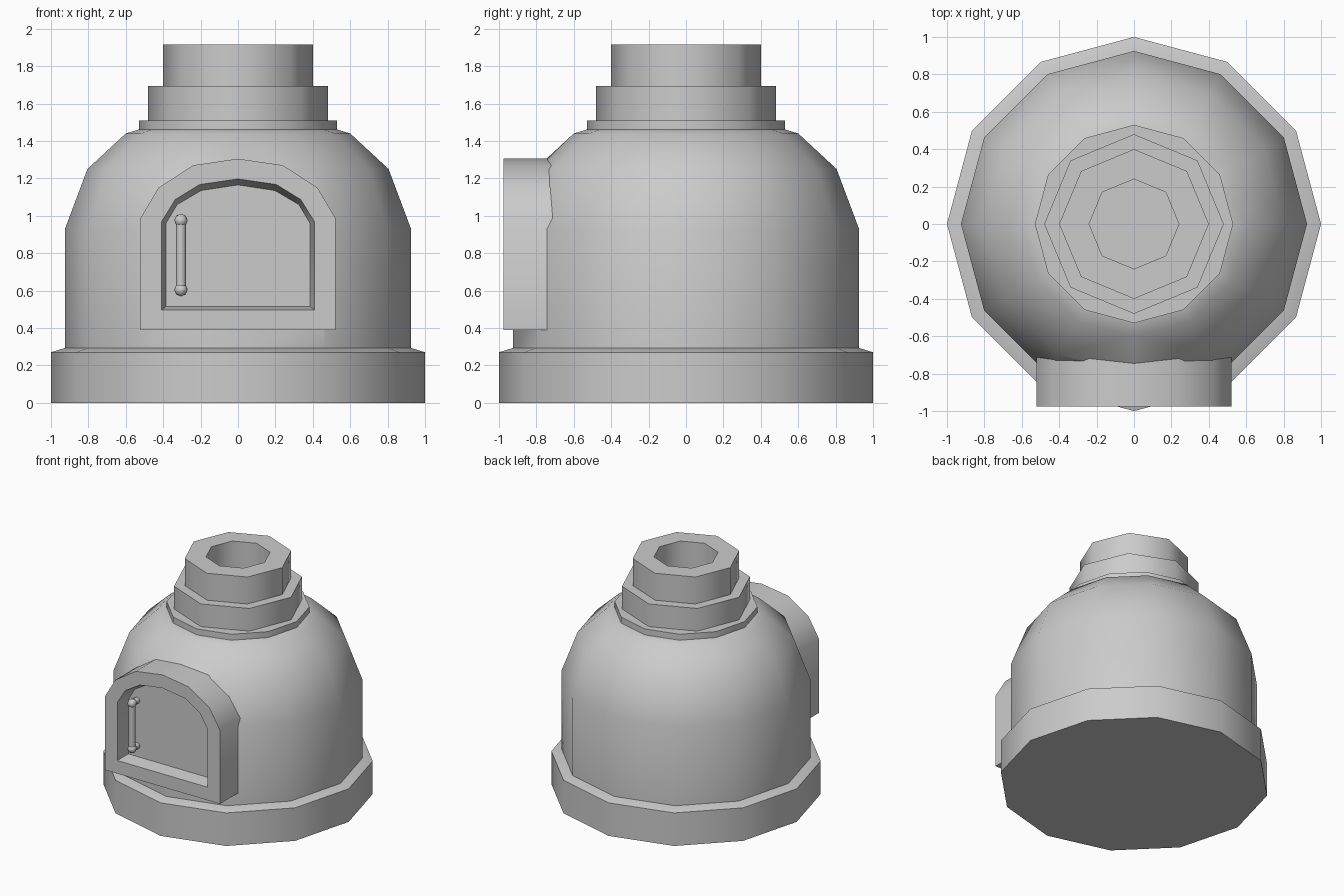
import bpy, bmesh, math
from mathutils import Matrix

if "Cube" in bpy.data.objects:
    bpy.data.objects.remove(bpy.data.objects["Cube"])


def finish(name, bm, angle=50):
    bmesh.ops.recalc_face_normals(bm, faces=bm.faces)
    me = bpy.data.meshes.new(name)
    bm.to_mesh(me)
    bm.free()
    ob = bpy.data.objects.new(name, me)
    bpy.context.collection.objects.link(ob)
    smooth(ob, angle)
    return ob


def smooth(ob, angle):
    bpy.ops.object.select_all(action='DESELECT')
    ob.select_set(True)
    bpy.context.view_layer.objects.active = ob
    bpy.ops.object.shade_smooth_by_angle(angle=math.radians(angle))


def skin(bm, loops):
    """Bridge equal-length point loops and cap both ends."""
    rings = [[bm.verts.new(p) for p in loop] for loop in loops]
    n = len(rings[0])
    for a, b in zip(rings, rings[1:]):
        for i in range(n):
            j = (i + 1) % n
            bm.faces.new((a[i], a[j], b[j], b[i]))
    bm.faces.new(rings[0])
    bm.faces.new(rings[-1])


def turned(name, profile, sides, angle=50):
    """Low-poly turned solid from (radius, z) pairs."""
    bm = bmesh.new()
    skin(bm, [[(r * math.cos(math.tau * i / sides), r * math.sin(math.tau * i / sides), z)
               for i in range(sides)] for r, z in profile])
    return finish(name, bm, angle)


def arch(half, y):
    """Mirror a right-hand arch outline ending at its apex."""
    pts = half + [(-x, z) for x, z in reversed(half[:-1])]
    return [(x, y, z) for x, z in pts]


# plinth
turned("base", [(1, 0), (1, 0.27), (0.92, 0.295)], 12, 15 + 20)

# domed oven body
dome = turned("dome", [(0.925, 0.28), (0.925, 0.93), (0.805, 1.25),
                       (0.60, 1.44), (0.50, 1.47)], 12)

# clear the dome behind the recessed door (cut edges hide inside the frame)
mid = [(0.46, 0.44), (0.46, 0.98), (0.38, 1.12), (0.22, 1.22), (0, 1.25)]
bm = bmesh.new()
skin(bm, [arch(mid, -1.1), arch(mid, -0.8)])
cutter = finish("door_cutter", bm)
cutter.hide_render = True
mod = dome.modifiers.new("door_cut", 'BOOLEAN')
mod.operation = 'DIFFERENCE'
mod.solver = 'EXACT'
mod.object = cutter
bpy.context.view_layer.objects.active = dome
bpy.ops.object.modifier_apply(modifier=mod.name)
bpy.data.objects.remove(cutter)
smooth(dome, 50)

# chimney: collar, lower tier, hollow upper tier
turned("chimney_collar", [(0.53, 1.455), (0.53, 1.51)], 12)
turned("chimney_lower", [(0.48, 1.50), (0.48, 1.695)], 8)
turned("chimney_upper", [(0.40, 1.68), (0.40, 1.915), (0.24, 1.915), (0.24, 1.70)], 8)

# door frame with tapered recess and door panel
outer = [(0.52, 0.39), (0.52, 0.99), (0.425, 1.15), (0.24, 1.27), (0, 1.305)]
lip = [(0.408, 0.497), (0.408, 0.97), (0.335, 1.087), (0.205, 1.167), (0, 1.197)]
panel = [(0.385, 0.515), (0.385, 0.96), (0.325, 1.06), (0.197, 1.135), (0, 1.165)]
bm = bmesh.new()
skin(bm, [arch(outer, -0.62), arch(outer, -0.975), arch(lip, -0.975), arch(panel, -0.865)])
finish("door_frame", bm, 40)

# door handle: rod, end knobs and stand-offs
HX, HY = -0.305, -0.93
bm = bmesh.new()
bmesh.ops.create_cone(bm, cap_ends=True, segments=8, radius1=0.027, radius2=0.027, depth=0.37,
                      matrix=Matrix.Translation((HX, HY, 0.79)))
for z in (0.605, 0.975):
    bmesh.ops.create_uvsphere(bm, u_segments=8, v_segments=4, radius=0.036,
                              matrix=Matrix.Translation((HX, HY, z)))
    bmesh.ops.create_cone(bm, cap_ends=True, segments=8, radius1=0.025, radius2=0.025, depth=0.07,
                          matrix=Matrix.Translation((HX, HY + 0.035, z)) @ Matrix.Rotation(math.pi / 2, 4, 'X'))
finish("door_handle", bm)
